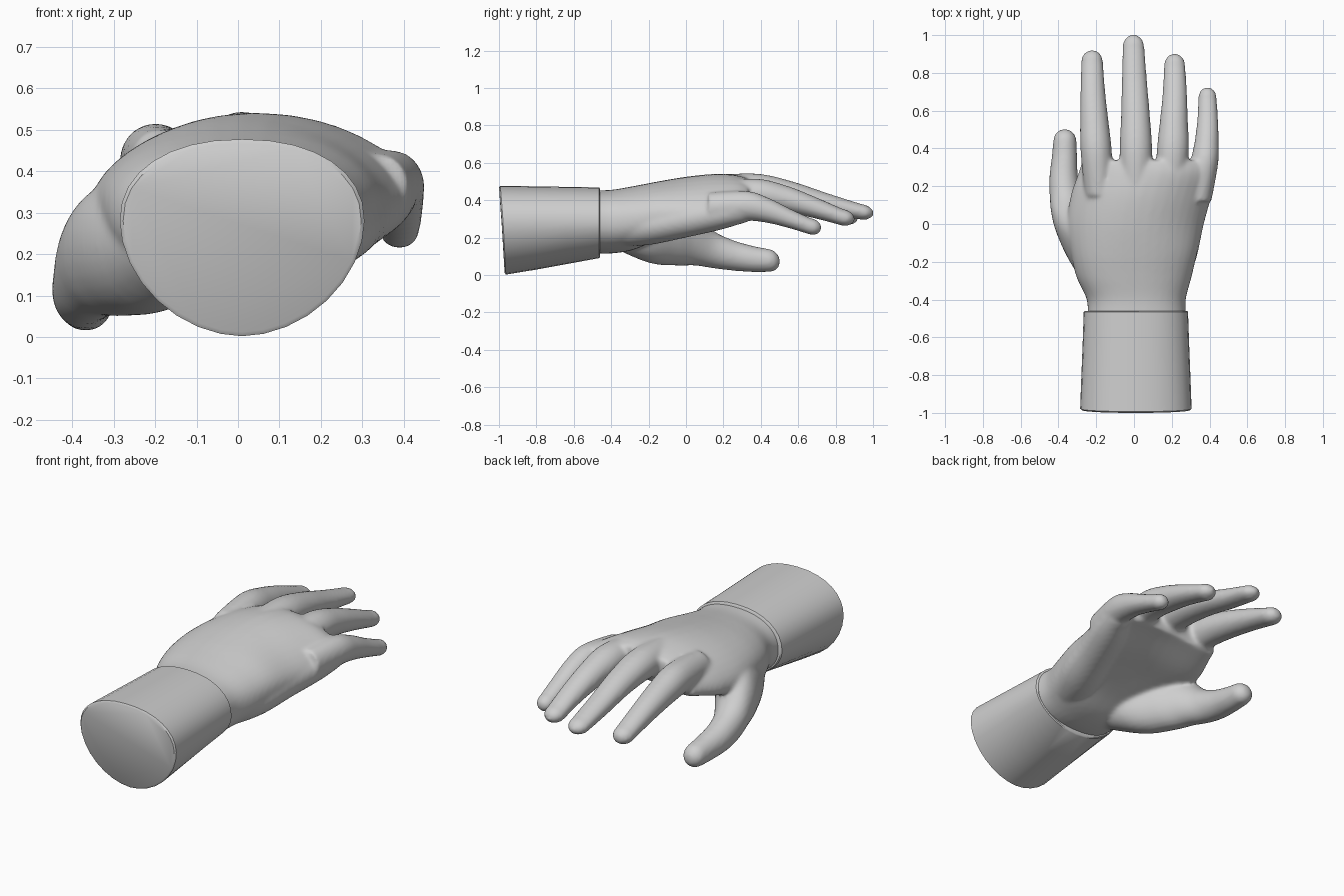
import bpy, bmesh, math

if "Cube" in bpy.data.objects:
    bpy.data.objects.remove(bpy.data.objects["Cube"])

skin = bpy.data.materials.new("light_grey")
skin.diffuse_color = (0.62, 0.62, 0.62, 1)
skin.use_nodes = True
skin.node_tree.nodes["Principled BSDF"].inputs["Base Color"].default_value = skin.diffuse_color


def blend(a, b, c, d, t):
    """Smooth curve between stations b and c."""
    return [0.5 * (2 * q + (r - p) * t + (2 * p - 5 * q + 4 * r - s) * t * t
            + (3 * q - p - 3 * r + s) * t ** 3) for p, q, r, s in zip(a, b, c, d)]


def refine(stations, steps=5):
    p = [stations[0]] + stations + [stations[-1]]
    out = []
    for i in range(1, len(p) - 2):
        out += [blend(*p[i - 1:i + 3], k / steps) for k in range(steps)]
    return out + [list(stations[-1])]


def power(v, e):
    return math.copysign(abs(v) ** e, v)


def skin_rings(bm, rings):
    """Bridge rings of points and cap both ends."""
    loops = [[bm.verts.new(p) for p in r] for r in rings]
    n = len(loops[0])
    for a, b in zip(loops, loops[1:]):
        for i in range(n):
            bm.faces.new((a[i], a[(i + 1) % n], b[(i + 1) % n], b[i]))
    bm.faces.new(loops[0][::-1])
    bm.faces.new(loops[-1])


def loft(bm, stations, tip=0.0, exponent=2.0, sides=28):
    """Stations are x, y, z, half width, half height, downward arch."""
    rows = refine([tuple(s) + (0,) * (6 - len(s)) for s in stations])
    x, y, z, w, h, arch = rows[-1]
    if tip:
        for a in (15, 30, 45, 60, 72, 84):
            c, s = math.cos(math.radians(a)), math.sin(math.radians(a))
            rows.append([x, y + tip * s, z - 0.1 * tip * s, w * c, h * c, arch])
    rings = []
    for x, y, z, w, h, arch in rows:
        ring = []
        for i in range(sides):
            a = 2 * math.pi * i / sides
            u = power(math.cos(a), 2 / exponent)
            v = power(math.sin(a), 2 / exponent)
            ring.append((x + w * u, y, z + h * v - arch * u * u))
        rings.append(ring)
    skin_rings(bm, rings)


def finish(name, bm):
    bmesh.ops.recalc_face_normals(bm, faces=bm.faces)
    me = bpy.data.meshes.new(name)
    bm.to_mesh(me)
    bm.free()
    me.materials.append(skin)
    ob = bpy.data.objects.new(name, me)
    bpy.context.collection.objects.link(ob)
    return ob


hand = bmesh.new()
# Palm and wrist
loft(hand, [(.015, -.50, .285, .262, .168), (.012, -.40, .285, .262, .170),
            (0, -.28, .305, .305, .170, .01), (0, -.15, .345, .335, .155, .03),
            (.005, 0, .385, .36, .14, .07), (.035, .15, .415, .37, .125, .09),
            (.07, .27, .435, .365, .10, .09), (.07, .335, .435, .345, .08, .08)],
     exponent=2.25, sides=40)
# Heel of the palm on the little finger side
loft(hand, [(.14, -.40, .25, .10, .10), (.20, -.20, .265, .125, .105),
            (.26, 0, .30, .11, .10), (.315, .18, .33, .103, .09),
            (.36, .30, .35, .075, .075)], tip=.05)
# Thumb with its fleshy base
loft(hand, [(-.11, -.40, .25, .10, .10), (-.195, -.20, .22, .145, .155),
            (-.275, -.05, .215, .135, .165), (-.325, .05, .19, .112, .14),
            (-.36, .15, .135, .087, .10), (-.372, .25, .105, .076, .082),
            (-.368, .36, .085, .067, .070), (-.366, .44, .078, .062, .062)], tip=.063)
# Index finger
loft(hand, [(-.185, .15, .42, .075, .08), (-.20, .38, .43, .083, .085),
            (-.21, .54, .405, .076, .075), (-.218, .70, .365, .066, .062),
            (-.222, .86, .315, .058, .048)], tip=.062)
# Middle finger
loft(hand, [(.01, .15, .45, .08, .085), (.01, .38, .46, .087, .082),
            (.008, .57, .43, .077, .07), (.002, .76, .38, .067, .056),
            (-.003, .94, .337, .058, .042)], tip=.064)
# Ring finger
loft(hand, [(.19, .15, .42, .075, .085), (.205, .38, .435, .085, .08),
            (.211, .54, .405, .075, .072), (.216, .69, .36, .065, .058),
            (.215, .84, .307, .057, .045)], tip=.063)
# Little finger
loft(hand, [(.34, .12, .36, .07, .08), (.372, .32, .37, .074, .08),
            (.385, .44, .345, .064, .068), (.39, .56, .30, .055, .053),
            (.389, .67, .258, .049, .045)], tip=.056)

# Merge the hand into one soft skin
hand_ob = finish("hand", hand)
mod = hand_ob.modifiers.new("merge", "REMESH")
mod.mode = "VOXEL"
mod.voxel_size = 0.011
mod.use_smooth_shade = True
mod = hand_ob.modifiers.new("soften", "SMOOTH")
mod.factor = 0.5
mod.iterations = 9

# Sleeve cuff: egg section, low point underneath, slanted open end
cuff = bmesh.new()
rings = []
# y, half width, middle height, rise, drop, inset
for y, w, mid, up, down, slant in ((-1.0, .287, .28, .187, .268, .03),
                                   (-.993, .295, .28, .197, .278, .03),
                                   (-.82, .289, .28, .194, .252, .015),
                                   (-.64, .282, .28, .191, .222, 0),
                                   (-.465, .276, .28, .188, .190, 0),
                                   (-.46, .270, .28, .182, .184, 0)):
    ring = []
    for i in range(32):
        a = 2 * math.pi * i / 32
        c, s = math.cos(a), math.sin(a)
        e = 2 / 2.2 if s > 0 else 2 / 1.88
        ring.append((.01 + w * power(c, e), y + slant * (1 - s) / 2,
                     mid + (up if s > 0 else down) * power(s, e)))
    rings.append(ring)
skin_rings(cuff, rings)
cuff_ob = finish("cuff", cuff)

bpy.ops.object.select_all(action="DESELECT")
cuff_ob.select_set(True)
bpy.context.view_layer.objects.active = cuff_ob
bpy.ops.object.shade_smooth_by_angle(angle=math.radians(40))
